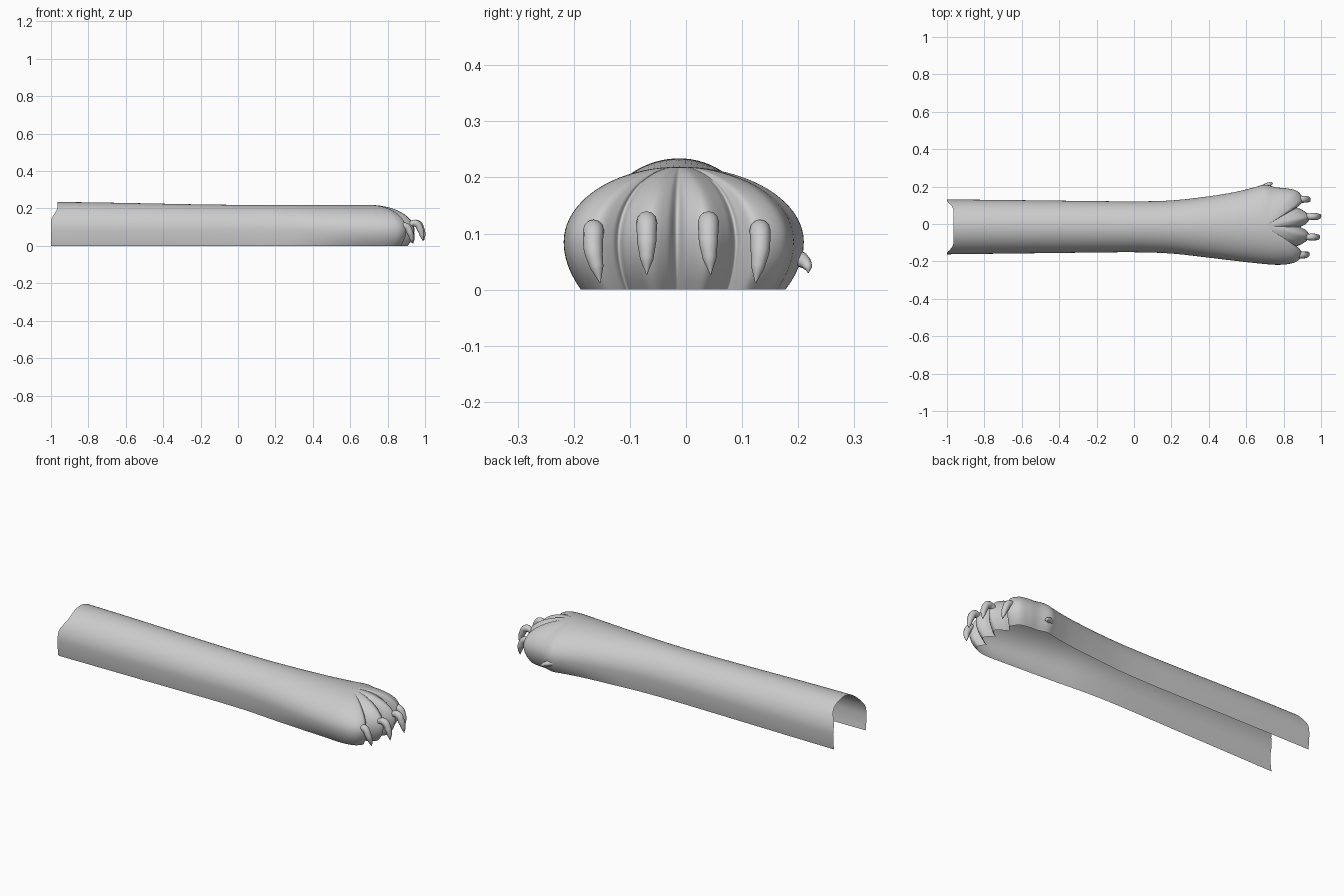
import bpy, bmesh, math
from mathutils import Vector

if "Cube" in bpy.data.objects:
    bpy.data.objects.remove(bpy.data.objects["Cube"])

YC, ZC, POLE = -0.012, 0.085, 0.70   # ridge line, widest height, front end of ridge


def smooth(a, b, x):
    t = max(0.0, min(1.0, (x - a) / (b - a)))
    return t * t * (3 - 2 * t)


def catmull(pts, n):
    p = [2 * pts[0] - pts[1]] + pts + [2 * pts[-1] - pts[-2]]
    out = []
    for i in range(1, len(p) - 2):
        a, b, c, d = p[i - 1:i + 3]
        for k in range(n):
            t = k / n
            out.append(0.5 * (2 * b + (c - a) * t + (2 * a - 5 * b + 4 * c - d) * t ** 2
                              + (3 * b - a - 3 * c + d) * t ** 3))
    return out + [pts[-1]]


# Plan outline: along one side, round the four toes, back along the other side
xs = [-1, -0.75, -0.5, -0.25, 0, 0.2, 0.4, 0.55, 0.65, 0.70, 0.76]
left = [.131, .129, .126, .123, .121, .126, .148, .173, .198, .210, .196]
right = [-.162, -.159, -.156, -.153, -.151, -.158, -.180, -.198, -.209, -.214, -.218]
toes = [(.82, .190), (.875, .175), (.905, .130), (.885, .100), (.873, .088), (.90, .075),
        (.943, .040), (.92, .002), (.892, -.016), (.92, -.034), (.940, -.070),
        (.90, -.106), (.872, -.119), (.885, -.132), (.900, -.165), (.87, -.200), (.82, -.215)]
plan = list(zip(xs, left)) + toes + list(zip(xs, right))[::-1]
outline = catmull([Vector(p) for p in plan], 6)

# Arm and paw shell: elliptical ribs from the outline up to the ridge, open underneath
LOW, UP = 6, 20
bm = bmesh.new()
grid = []
for p in outline:
    rx = min(p.x, POLE)
    top = 0.219 + 0.015 * smooth(0.1, -1.0, rx)
    tuck = 0.05 + 0.10 * smooth(0.2, 0.75, p.x)
    col = []
    for j in range(LOW + UP + 1):
        if j < LOW:
            f = 1 - j / LOW
            r, z = 1 - tuck * f * f, ZC * (1 - f)
        else:
            a = (j - LOW) / UP * math.pi / 2
            r, z = math.cos(a), ZC + (top - ZC) * math.sin(a)
        x, y = rx + (p.x - rx) * r, YC + (p.y - YC) * r
        # cut-back upper lip at the open rear end
        x += 0.035 * smooth(0.13, 0.21, z) * smooth(-0.7, -1.0, p.x)
        col.append(bm.verts.new((x, y, z)))
    grid.append(col)
for c0, c1 in zip(grid, grid[1:]):
    for j in range(LOW + UP):
        bm.faces.new((c0[j], c0[j + 1], c1[j + 1], c1[j]))
bmesh.ops.remove_doubles(bm, verts=bm.verts, dist=0.0002)
bmesh.ops.recalc_face_normals(bm, faces=bm.faces)
if sum(f.normal.z * f.calc_area() for f in bm.faces) < 0:
    bmesh.ops.reverse_faces(bm, faces=bm.faces)
for f in bm.faces:
    f.smooth = True
me = bpy.data.meshes.new("arm_and_paw")
bm.to_mesh(me)
bm.free()
bpy.context.collection.objects.link(bpy.data.objects.new("arm_and_paw", me))


def claw(name, pts, radii):
    cu = bpy.data.curves.new(name, 'CURVE')
    cu.dimensions = '3D'
    cu.bevel_depth = 1.0
    cu.bevel_resolution = 4
    cu.resolution_u = 8
    cu.use_fill_caps = True
    sp = cu.splines.new('BEZIER')
    sp.bezier_points.add(len(pts) - 1)
    for b, co, r in zip(sp.bezier_points, pts, radii):
        b.co, b.radius = co, r
        b.handle_left_type = b.handle_right_type = 'AUTO'
    ob = bpy.data.objects.new(name, cu)
    bpy.context.collection.objects.link(ob)
    bpy.ops.object.select_all(action='DESELECT')
    ob.select_set(True)
    bpy.context.view_layer.objects.active = ob
    bpy.ops.object.convert(target='MESH')
    bpy.ops.object.shade_smooth_by_angle(angle=math.radians(60))


# Toe claws: y, tip y, furthest x, drop in height
for i, (y, ty, x, d) in enumerate([(-.165, -.153, .938, .015), (-.070, -.070, .994, 0),
                                   (.040, .044, 1.0, 0), (.132, .124, .943, .015)]):
    claw(f"toe_claw_{i + 1}",
         [(x - .085, y, .112 - d), (x - .042, y, .120 - d), (x - .018, y, .085 - d),
          (x - .010, (y + ty) / 2, .055 - d), (x - .006, ty, .027 - d)],
         [.014, .019, .017, .012, .001])

# Dew claw on the side of the paw
claw("dew_claw", [(.685, .192, .058), (.71, .206, .053), (.735, .217, .040), (.738, .218, .030)],
     [.014, .014, .008, .001])
